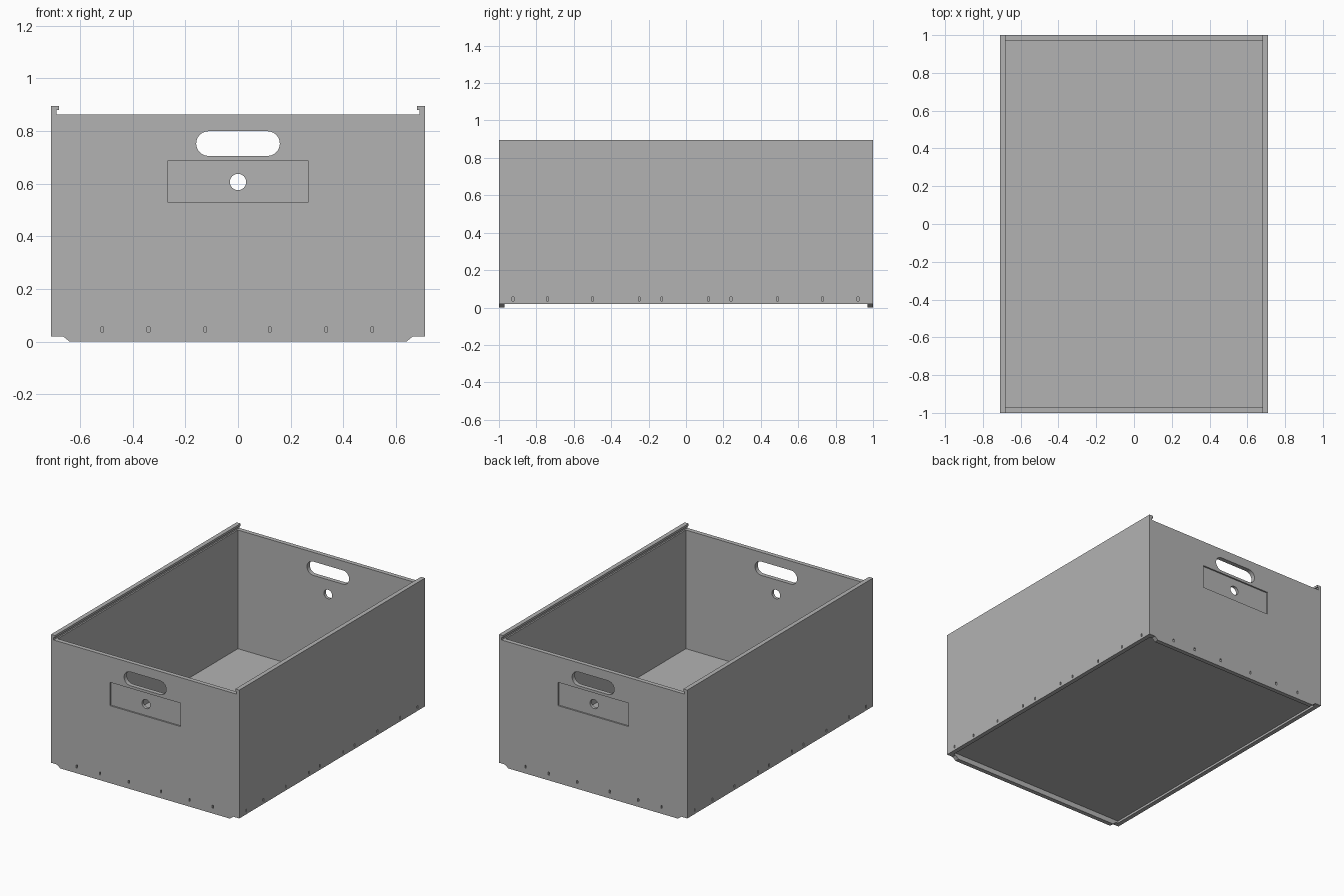
import bpy, bmesh
from math import pi, cos, sin
from mathutils import Vector

if "Cube" in bpy.data.objects:
    bpy.data.objects.remove(bpy.data.objects["Cube"])

grey = bpy.data.materials.new("plain grey")
grey.use_nodes = True
grey.diffuse_color = (0.45, 0.45, 0.45, 1)
grey.node_tree.nodes["Principled BSDF"].inputs["Base Color"].default_value = grey.diffuse_color


def prism(name, profile, axis, start, end):
    """Extrude an (across, z) profile along the x or y axis."""
    bm = bmesh.new()
    place = (lambda a, z: (a, start, z)) if axis == "y" else (lambda a, z: (start, a, z))
    face = bm.faces.new([bm.verts.new(place(a, z)) for a, z in profile])
    made = bmesh.ops.extrude_face_region(bm, geom=[face])["geom"]
    shift = Vector((0, end - start, 0) if axis == "y" else (end - start, 0, 0))
    bmesh.ops.translate(bm, vec=shift, verts=[g for g in made if isinstance(g, bmesh.types.BMVert)])
    bmesh.ops.recalc_face_normals(bm, faces=bm.faces)
    mesh = bpy.data.meshes.new(name)
    bm.to_mesh(mesh)
    bm.free()
    mesh.materials.append(grey)
    obj = bpy.data.objects.new(name, mesh)
    bpy.context.collection.objects.link(obj)
    return obj


def rect(a0, a1, z0, z1):
    return [(a0, z0), (a1, z0), (a1, z1), (a0, z1)]


def pill(a, z, half, r, steps=12):
    """Rounded slot outline; half is the straight half-length across."""
    right = [(a + half + r * cos(t), z + r * sin(t))
             for t in (-pi / 2 + pi * i / steps for i in range(steps + 1))]
    left = [(2 * a - p, 2 * z - q) for p, q in right]
    return right + left


def circle(a, z, r, steps=32):
    return [(a + r * cos(2 * pi * i / steps), z + r * sin(2 * pi * i / steps)) for i in range(steps)]


def cut(obj, cutter):
    mod = obj.modifiers.new("cut", "BOOLEAN")
    mod.operation, mod.solver, mod.object = "DIFFERENCE", "EXACT", cutter
    cutter.hide_render = True
    bpy.context.view_layer.objects.active = obj
    bpy.ops.object.modifier_apply(modifier=mod.name)
    bpy.data.objects.remove(cutter)


def smooth(obj):
    bpy.ops.object.select_all(action="DESELECT")
    obj.select_set(True)
    bpy.context.view_layer.objects.active = obj
    bpy.ops.object.shade_smooth_by_angle(angle=pi / 6)


W, T = 0.71, 0.03       # half width, board thickness
IN = W - T              # inner half width
RIM = 0.862             # top of the end walls
FLOOR = (0.035, 0.053)
SIDE_SLOTS = (-0.925, -0.74, -0.50, -0.25, -0.13, 0.12, 0.24, 0.49, 0.73, 0.92)
END_SLOTS = (-0.515, -0.34, -0.125, 0.12, 0.335, 0.51)

# End walls: chamfered foot, handle, finger hole, label recess, joint slots
foot = [(0.64, 0), (0.665, 0.02), (IN, 0.02), (IN, RIM)]
end_profile = foot + [(-a, z) for a, z in reversed(foot)]
for name, s in (("front_wall", -1), ("back_wall", 1)):
    wall = prism(name, end_profile, "y", s, s * (1 - T))
    cut(wall, prism("recess_cutter", rect(-0.265, 0.265, 0.528, 0.687), "y", s * 1.1, s * 0.99))
    cut(wall, prism("handle_cutter", pill(0, 0.752, 0.112, 0.047), "y", s * 1.1, s * 0.9))
    cut(wall, prism("hole_cutter", circle(0, 0.606, 0.031), "y", s * 1.1, s * 0.9))
    for x in END_SLOTS:
        cut(wall, prism("slot_cutter", rect(x - 0.005, x + 0.005, 0.036, 0.056), "y", s * 1.1, s * 0.985))
    smooth(wall)

# Side walls: groove for a sliding lid under the top lip, joint slots
for name, s in (("right_wall", -1), ("left_wall", 1)):
    side = [(W, 0.02), (W, 0.895), (IN, 0.895), (IN, 0.88), (0.69, 0.88),
            (0.69, RIM), (IN, RIM), (IN, 0.02)]
    wall = prism(name, [(s * a, z) for a, z in side], "y", -1, 1)
    for y in SIDE_SLOTS:
        cut(wall, prism("slot_cutter", rect(y - 0.005, y + 0.005, 0.036, 0.056), "x", s * 0.8, s * 0.695))

# Floor board
prism("floor", rect(-IN, IN, *FLOOR), "y", T - 1, 1 - T)
